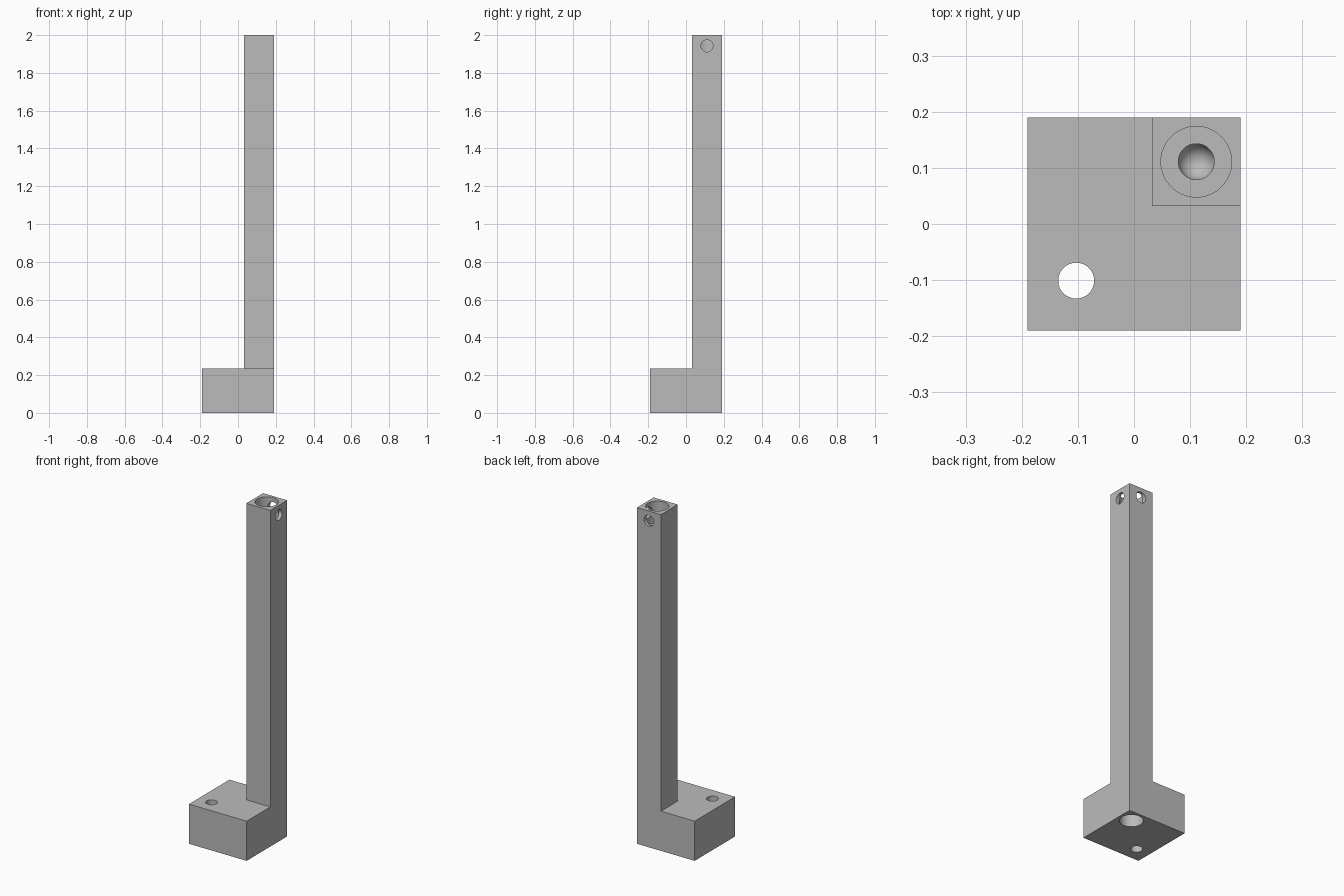
import bpy, bmesh, math
from mathutils import Matrix

cube = bpy.data.objects.get("Cube")
if cube:
    bpy.data.objects.remove(cube, do_unlink=True)

HALF, BASE_H, TOP = 0.19, 0.236, 2.0
POST_MIN = 0.032
AXIS = (HALF + POST_MIN) / 2
BORE, HOLE = 0.063, 0.032
SIDE_Z = 1.943

grey = bpy.data.materials.new("plain grey")
grey.use_nodes = True
colour = (0.5, 0.5, 0.5, 1)
grey.diffuse_color = colour
grey.node_tree.nodes["Principled BSDF"].inputs["Base Color"].default_value = colour


def make_object(name, bm):
    bmesh.ops.recalc_face_normals(bm, faces=bm.faces)
    mesh = bpy.data.meshes.new(name)
    bm.to_mesh(mesh)
    bm.free()
    mesh.materials.append(grey)
    obj = bpy.data.objects.new(name, mesh)
    bpy.context.collection.objects.link(obj)
    return obj


def lathe(name, profile, matrix):
    """Closed solid of revolution from (radius, height) points, axis ends at radius 0."""
    bm = bmesh.new()
    verts = [bm.verts.new((r, 0, z)) for r, z in profile]
    edges = [bm.edges.new(pair) for pair in zip(verts, verts[1:])]
    bmesh.ops.spin(bm, geom=verts + edges, cent=(0, 0, 0), axis=(0, 0, 1),
                   angle=math.tau, steps=48, use_merge=True)
    bmesh.ops.remove_doubles(bm, verts=bm.verts, dist=1e-5)
    bm.transform(matrix)
    return make_object(name, bm)


def rod(name, radius, length, matrix):
    return lathe(name, [(0, 0), (radius, 0), (radius, length), (0, length)], matrix)


# Square foot with a tall post raised from its back left corner
bm = bmesh.new()
bmesh.ops.create_cube(bm, size=1)
bm.transform(Matrix.Translation((0, 0, BASE_H / 2))
             @ Matrix.Diagonal((2 * HALF, 2 * HALF, BASE_H, 1)))
for normal in ((1, 0, 0), (0, 1, 0)):
    bmesh.ops.bisect_plane(bm, geom=bm.verts[:] + bm.edges[:] + bm.faces[:],
                           plane_co=[POST_MIN * n for n in normal], plane_no=normal)
corner = [f for f in bm.faces if f.normal.z > 0.9
          and min(f.calc_center_median().xy) > POST_MIN]
raised = bmesh.ops.extrude_face_region(bm, geom=corner)["geom"]
bmesh.ops.delete(bm, geom=corner, context='FACES_ONLY')
for v in raised:
    if isinstance(v, bmesh.types.BMVert):
        v.co.z = TOP
bmesh.ops.recalc_face_normals(bm, faces=bm.faces)
bmesh.ops.dissolve_limit(bm, angle_limit=0.01, verts=bm.verts, edges=bm.edges)
leg = make_object("corner_leg", bm)

# Stepped socket in the top, with a round-ended pilot hole
at = Matrix.Translation
floor, pilot = TOP - 0.13, TOP - 0.16
socket = [(0, TOP + 0.1), (BORE, TOP + 0.1), (BORE, floor), (HOLE, floor)]
for i in range(9):
    a = math.pi / 2 * i / 8
    socket.append((HOLE * math.cos(a) if i < 8 else 0, pilot - HOLE * math.sin(a)))

cutters = [
    lathe("top_socket_cutter", socket, at((AXIS, AXIS, 0))),
    rod("bottom_socket_cutter", BORE, 0.23, at((AXIS, AXIS, -0.1))),
    rod("foot_hole_cutter", HOLE, 1, at((-0.103, -0.101, -0.5))),
    rod("left_pin_cutter", HOLE, 0.2,
        at((AXIS, AXIS, SIDE_Z)) @ Matrix.Rotation(math.pi / 2, 4, 'Y')),
    rod("back_pin_cutter", HOLE, 0.2,
        at((AXIS, AXIS, SIDE_Z)) @ Matrix.Rotation(-math.pi / 2, 4, 'X')),
]

# Drill every hole, then discard the cutters
bpy.ops.object.select_all(action='DESELECT')
bpy.context.view_layer.objects.active = leg
leg.select_set(True)
for cutter in cutters:
    cutter.hide_render = True
    mod = leg.modifiers.new(cutter.name, 'BOOLEAN')
    mod.operation, mod.solver, mod.object = 'DIFFERENCE', 'EXACT', cutter
    bpy.ops.object.modifier_apply(modifier=mod.name)
    bpy.data.objects.remove(cutter, do_unlink=True)

bpy.ops.object.shade_smooth_by_angle(angle=math.radians(30))
